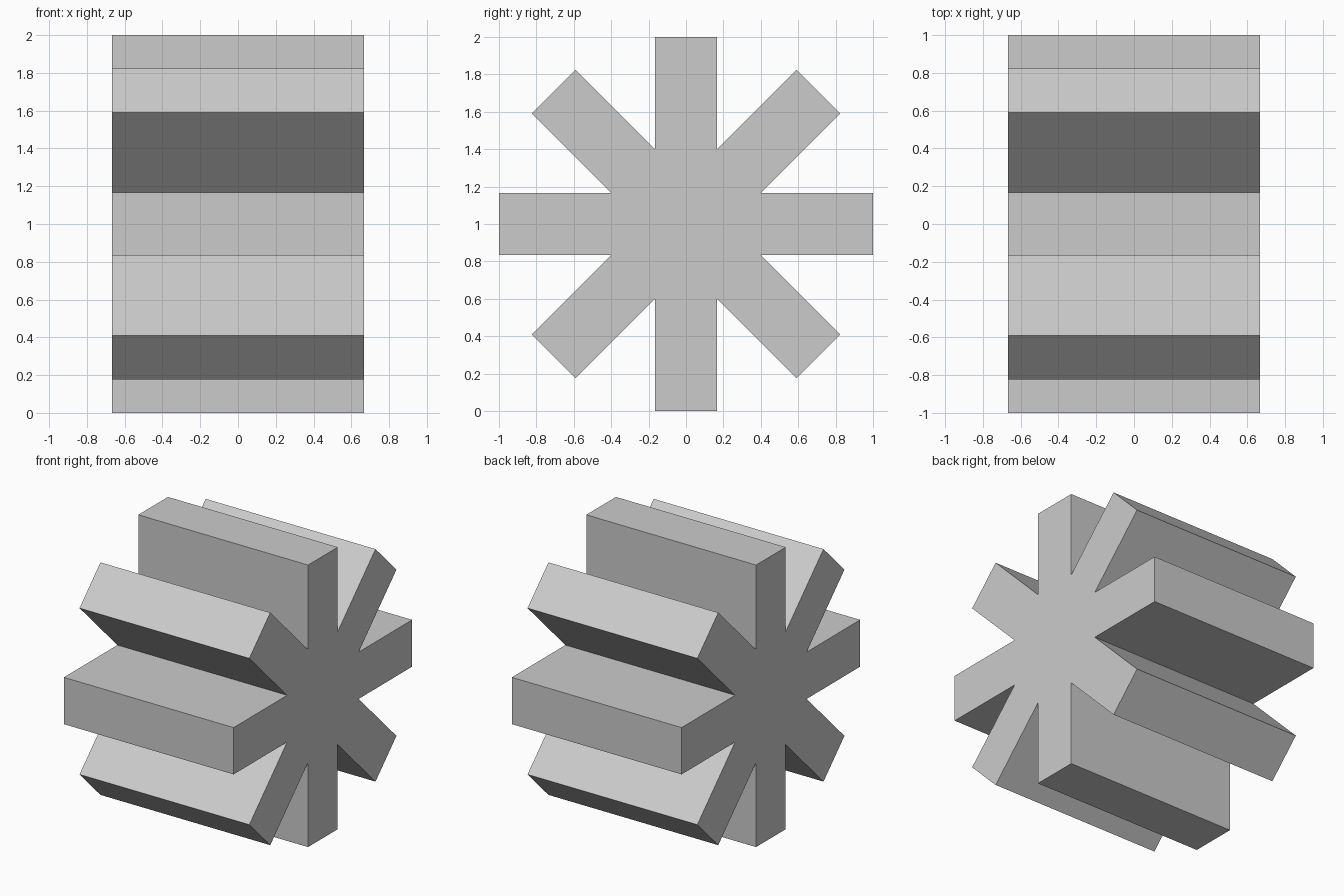
import bpy, bmesh
from math import pi, sqrt
from mathutils import Matrix, Vector

if "Cube" in bpy.data.objects:
    bpy.data.objects.remove(bpy.data.objects["Cube"])

ARMS = 8
HALF_W = 0.166       # half thickness of each arm
HALF_X = 0.666       # half length along x
NOTCH = HALF_W * (1 + sqrt(2))   # where neighbouring arms meet

# Star profile in the y-z plane: two tip corners and one notch per arm
profile = []
for i in range(ARMS):
    turn = Matrix.Rotation(i * 2 * pi / ARMS, 3, 'X')
    for y, z in ((1, -HALF_W), (1, HALF_W), (NOTCH, HALF_W)):
        profile.append(turn @ Vector((0, y, z)) + Vector((-HALF_X, 0, 1)))

# Extrude the profile along x
bm = bmesh.new()
face = bm.faces.new([bm.verts.new(p) for p in profile])
ext = bmesh.ops.extrude_face_region(bm, geom=[face], use_keep_orig=True)
moved = [g for g in ext['geom'] if isinstance(g, bmesh.types.BMVert)]
bmesh.ops.translate(bm, verts=moved, vec=(2 * HALF_X, 0, 0))
bmesh.ops.recalc_face_normals(bm, faces=bm.faces)

mesh = bpy.data.meshes.new("eight_arm_star_block")
bm.to_mesh(mesh)
bm.free()
star = bpy.data.objects.new("eight_arm_star_block", mesh)
bpy.context.collection.objects.link(star)
